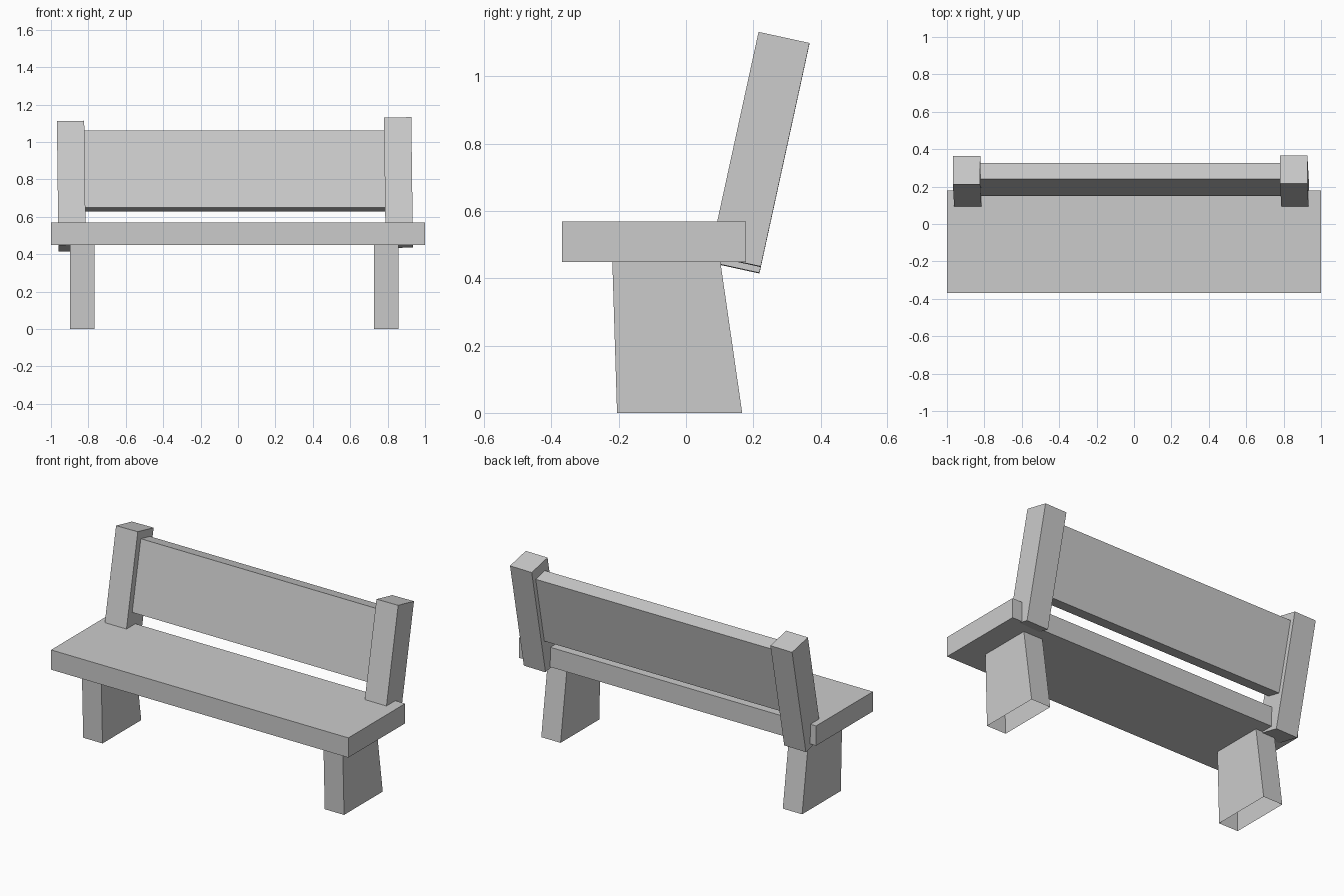
import bpy, bmesh
from mathutils import Matrix, Euler

if "Cube" in bpy.data.objects:
    bpy.data.objects.remove(bpy.data.objects["Cube"])

TILT = -0.2146   # recline of the back
SKEW = -0.0125   # slight sideways lean of the posts


def add_object(name, bm):
    mesh = bpy.data.meshes.new(name)
    bm.normal_update()
    bm.to_mesh(mesh)
    bm.free()
    obj = bpy.data.objects.new(name, mesh)
    bpy.context.collection.objects.link(obj)
    return obj


def box(name, centre, size, rotation=(0, 0, 0)):
    bm = bmesh.new()
    bmesh.ops.create_cube(bm, size=1, matrix=Matrix.Diagonal((*size, 1)))
    obj = add_object(name, bm)
    obj.location = centre
    obj.rotation_euler = Euler(rotation)
    return obj


def hollow_leg(name, x0, x1, profile):
    # four outer walls only: the leg is open underneath
    bm = bmesh.new()
    left = [bm.verts.new((x0, y, z)) for y, z in profile]
    right = [bm.verts.new((x1, y, z)) for y, z in profile]
    bm.faces.new(left[::-1])
    bm.faces.new(right)
    for i, j in ((1, 2), (3, 0)):
        bm.faces.new((left[i], left[j], right[j], right[i]))
    bmesh.ops.recalc_face_normals(bm, faces=bm.faces)
    return add_object(name, bm)


# seat slab
box("seat", (0, -0.095, 0.509), (2, 0.546, 0.12))

# reclined back board, its ends set into the posts
box("backrest", (-0.018, 0.2385, 0.845), (1.64, 0.09, 0.422), (TILT, 0, 0))

# reclined posts running through the rear of the seat
for side, centre in (("left", (-0.891, 0.215, 0.764)),
                     ("right", (0.858, 0.219, 0.783))):
    box(side + "_back_post", centre, (0.146, 0.155, 0.68), (TILT, SKEW, 0))

# tapered legs
LEG = [(-0.205, 0), (0.167, 0), (0.102, 0.45), (-0.219, 0.45)]
hollow_leg("left_leg", -0.898, -0.768, LEG)
hollow_leg("right_leg", 0.727, 0.857, LEG)
